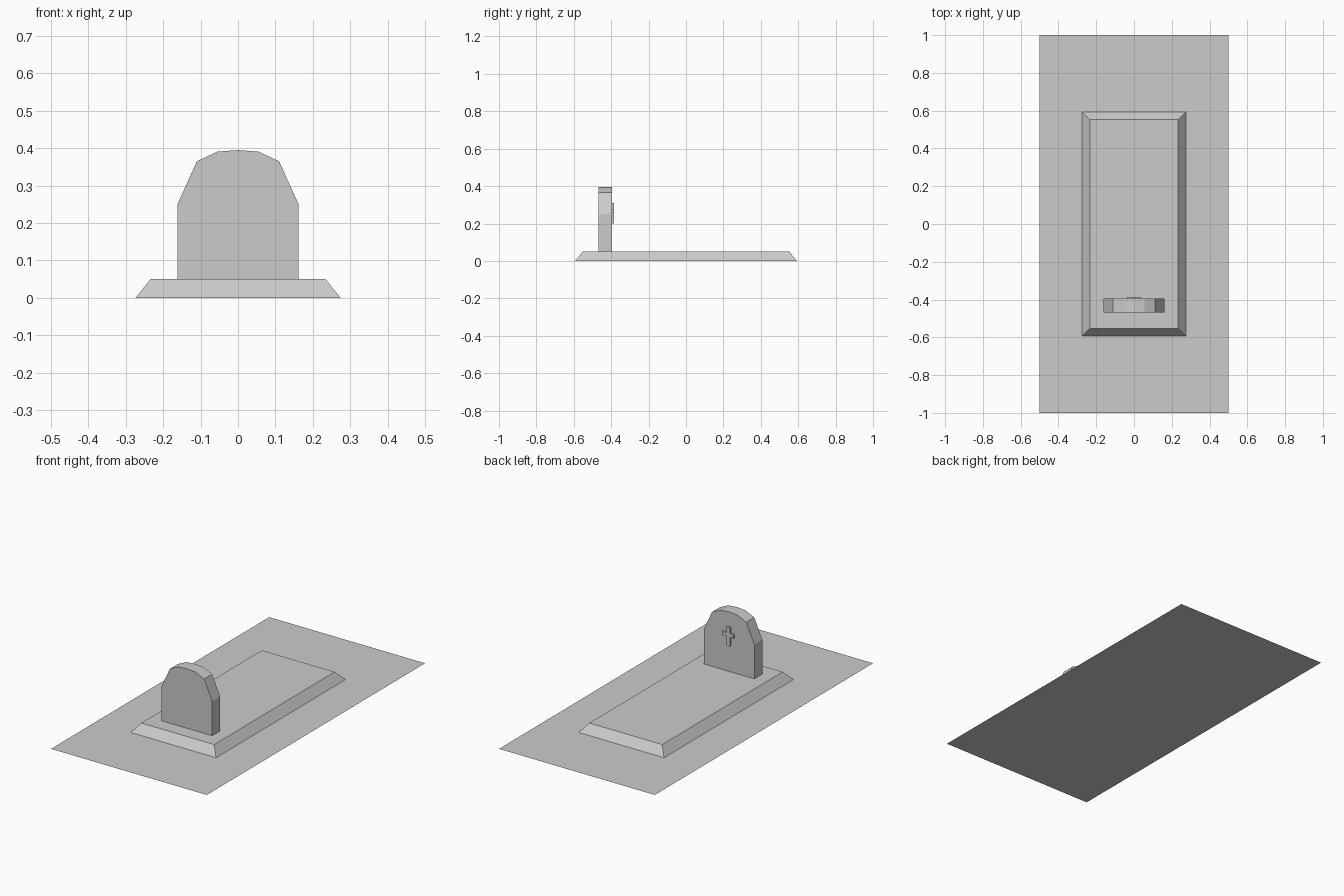
import bpy, bmesh

if "Cube" in bpy.data.objects:
    bpy.data.objects.remove(bpy.data.objects["Cube"])

stone = bpy.data.materials.new("stone_grey")
stone.diffuse_color = (0.6, 0.6, 0.6, 1)
stone.use_nodes = True
stone.node_tree.nodes["Principled BSDF"].inputs["Base Color"].default_value = stone.diffuse_color


def finish(name, bm):
    bmesh.ops.recalc_face_normals(bm, faces=bm.faces)
    me = bpy.data.meshes.new(name)
    bm.to_mesh(me)
    bm.free()
    me.materials.append(stone)
    ob = bpy.data.objects.new(name, me)
    bpy.context.collection.objects.link(ob)
    return ob


def extrude_profile(name, profile, y0, y1):
    """Extrude an x/z outline along y."""
    bm = bmesh.new()
    face = bm.faces.new([bm.verts.new((x, y0, z)) for x, z in profile])
    geo = bmesh.ops.extrude_face_region(bm, geom=[face])["geom"]
    verts = [g for g in geo if isinstance(g, bmesh.types.BMVert)]
    bmesh.ops.translate(bm, verts=verts, vec=(0, y1 - y0, 0))
    return finish(name, bm)


def mirrored(half):
    """Complete a right-hand outline with its left-hand mirror."""
    return half + [(-x, z) for x, z in reversed(half) if x > 0]


# Flat ground sheet
bm = bmesh.new()
f = bm.faces.new([bm.verts.new(p) for p in
                  ((-0.5, -1, 0), (0.5, -1, 0), (0.5, 1, 0), (-0.5, 1, 0))])
f.normal_update()
me = finish("ground_sheet", bm).data
if me.polygons[0].normal.z < 0:
    me.flip_normals()

# Grave slab with sloped sides, open where it meets the sheet
bm = bmesh.new()
rings = []
for hx, hy, z in ((0.274, 0.593, 0.0), (0.234, 0.552, 0.05)):
    rings.append([bm.verts.new((sx * hx, sy * hy, z))
                  for sx, sy in ((-1, -1), (1, -1), (1, 1), (-1, 1))])
low, high = rings
for i in range(4):
    j = (i + 1) % 4
    bm.faces.new((low[i], low[j], high[j], high[i]))
bm.faces.new(high)
finish("grave_slab", bm)

# Headstone with faceted rounded top
extrude_profile("headstone", mirrored(
    [(0.162, 0.05), (0.162, 0.25), (0.11, 0.365), (0.055, 0.391), (0, 0.395)]),
    -0.468, -0.395)

# Raised cross on the slab-facing side
extrude_profile("cross", mirrored(
    [(0.011, 0.2), (0.011, 0.255), (0.036, 0.255), (0.036, 0.276),
     (0.011, 0.276), (0.011, 0.31)]), -0.396, -0.386)
